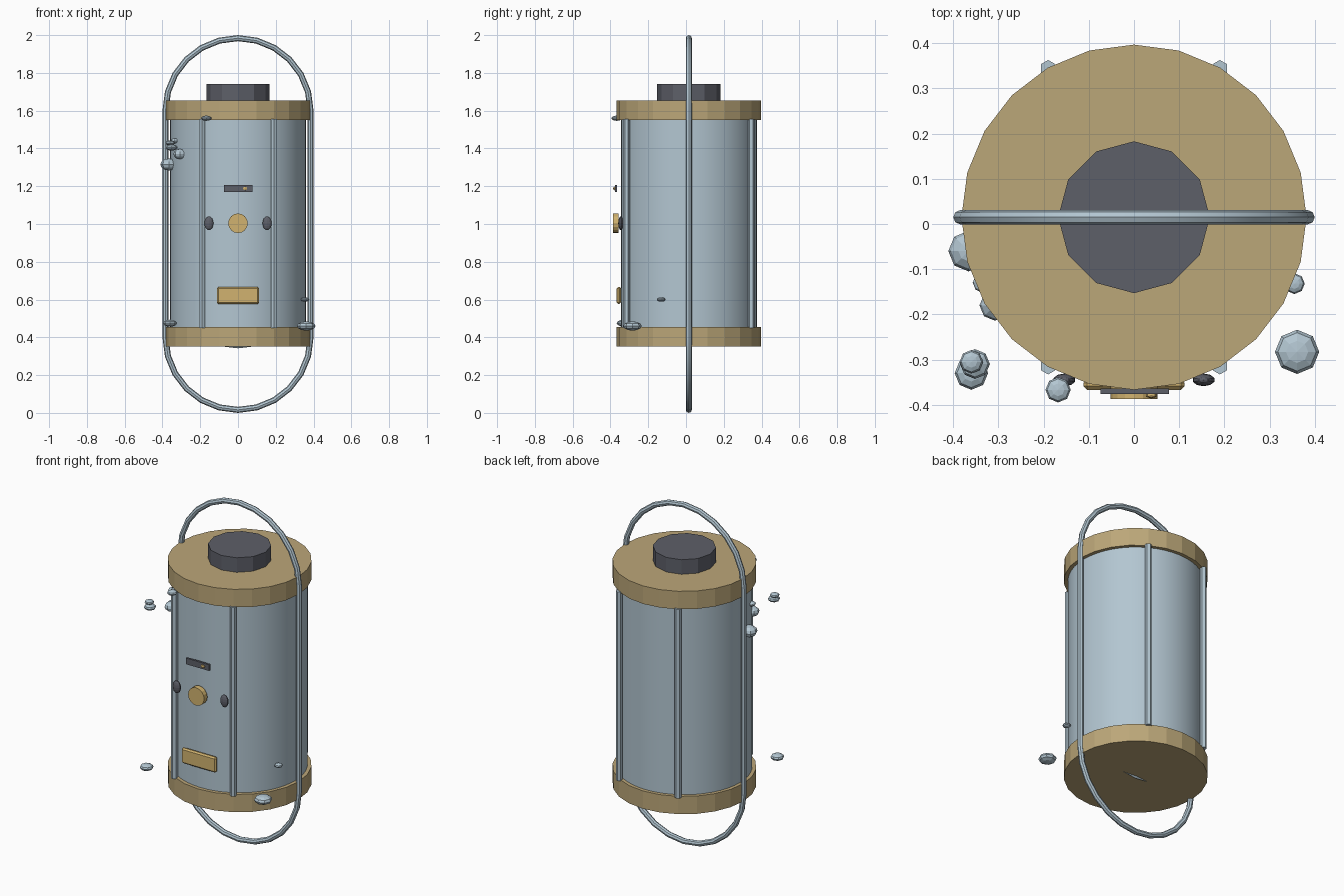
import bpy, bmesh, math
from mathutils import Matrix, Vector

if "Cube" in bpy.data.objects:
    bpy.data.objects.remove(bpy.data.objects["Cube"])

CY = 0.015  # the tank axis sits slightly behind y = 0


def material(name, rgb):
    m = bpy.data.materials.new(name)
    m.diffuse_color = (*rgb, 1)
    m.use_nodes = True
    m.node_tree.nodes["Principled BSDF"].inputs["Base Color"].default_value = m.diffuse_color
    return m


STEEL = material("pale blue steel", (0.45, 0.565, 0.64))
TAN = material("tan brass", (0.50, 0.385, 0.19))
GOLD = material("bright gold", (0.64, 0.45, 0.16))
DARK = material("dark grey", (0.11, 0.115, 0.14))


def finish(name, bm, mat, smooth=None):
    bmesh.ops.recalc_face_normals(bm, faces=bm.faces)
    me = bpy.data.meshes.new(name)
    bm.to_mesh(me)
    bm.free()
    me.materials.append(mat)
    ob = bpy.data.objects.new(name, me)
    bpy.context.collection.objects.link(ob)
    if smooth:
        bpy.ops.object.select_all(action='DESELECT')
        ob.select_set(True)
        bpy.context.view_layer.objects.active = ob
        bpy.ops.object.shade_smooth_by_angle(angle=math.radians(smooth))
    return ob


def cylinder(name, mat, r, z0, z1, sides, x=0, y=CY, turn=0.0, smooth=None):
    bm = bmesh.new()
    mtx = Matrix.Translation((x, y, (z0 + z1) / 2)) @ Matrix.Rotation(turn, 4, 'Z')
    bmesh.ops.create_cone(bm, cap_ends=True, segments=sides, radius1=r, radius2=r,
                          depth=z1 - z0, matrix=mtx)
    return finish(name, bm, mat, smooth)


def box(name, mat, x, y, z, bevel=0.0):
    """x, y, z are (low, high) pairs."""
    bm = bmesh.new()
    c = [(a + b) / 2 for a, b in (x, y, z)]
    s = [b - a for a, b in (x, y, z)]
    bmesh.ops.create_cube(bm, size=1, matrix=Matrix.Translation(c) @ Matrix.Diagonal((*s, 1)))
    if bevel:
        bmesh.ops.bevel(bm, geom=bm.edges[:], offset=bevel, segments=1, affect='EDGES')
    return finish(name, bm, mat)


def blob(name, mat, pos, radii, u=8, v=6):
    bm = bmesh.new()
    bmesh.ops.create_uvsphere(bm, u_segments=u, v_segments=v, radius=1,
                              matrix=Matrix.Translation(pos) @ Matrix.Diagonal((*radii, 1)))
    return finish(name, bm, mat)


# Tank body, end bands and filler cap
cylinder("tank_body", STEEL, 0.36, 0.40, 1.60, 48, smooth=30)
cylinder("lower_band", TAN, 0.382, 0.352, 0.456, 24)
cylinder("upper_band", TAN, 0.382, 1.55, 1.655, 24)
cylinder("filler_cap", DARK, 0.168, 1.65, 1.74, 12)

# Four hexagonal tie rods
for i, (sx, sy) in enumerate([(1, 1), (-1, 1), (-1, -1), (1, -1)]):
    cylinder(f"tie_rod_{i + 1}", STEEL, 0.018, 0.45, 1.555, 6,
             x=0.19 * sx, y=CY + 0.33 * sy, turn=math.radians(0))

# Closed oblong carrying hoop, swept with an octagonal section
R, TUBE, HALF = 0.384, 0.016, 0.6
path = []
for k in range(13):
    a = math.pi * k / 12
    path.append((a, Vector((R * math.cos(a), CY, 1 + HALF + R * math.sin(a)))))
for k in range(13):
    a = math.pi * (1 + k / 12)
    path.append((a, Vector((R * math.cos(a), CY, 1 - HALF + R * math.sin(a)))))
bm = bmesh.new()
rings = []
for a, p in path:
    out = Vector((math.cos(a), 0, math.sin(a)))
    rings.append([bm.verts.new(p + TUBE * (math.cos(t) * out + math.sin(t) * Vector((0, 1, 0))))
                  for t in (2 * math.pi * j / 8 for j in range(8))])
for i, ring in enumerate(rings):
    nxt = rings[(i + 1) % len(rings)]
    for j in range(8):
        bm.faces.new((ring[j], ring[(j + 1) % 8], nxt[(j + 1) % 8], nxt[j]))
finish("carrying_hoop", bm, STEEL, smooth=30)

# Front dial
bm = bmesh.new()
bmesh.ops.create_cone(bm, cap_ends=True, segments=16, radius1=0.052, radius2=0.052, depth=0.03,
                      matrix=Matrix.Translation((0, -0.372, 1.004)) @ Matrix.Rotation(math.pi / 2, 4, 'X'))
finish("front_dial", bm, GOLD)

# Side knobs, slot panel with small pointer, and maker's plate
for side in (-1, 1):
    blob("knob_left" if side < 0 else "knob_right", DARK,
         (0.154 * side, -0.345, 1.004), (0.025, 0.014, 0.037), 10, 8)
box("slot_panel", DARK, (-0.074, 0.077), (-0.376, -0.364), (1.17, 1.206))
blob("slot_pointer", GOLD, (0.038, -0.379, 1.188), (0.013, 0.007, 0.010), 6, 4)
box("blank_plate", GOLD, (-0.112, 0.112), (-0.367, -0.344), (0.577, 0.667), bevel=0.008)

# Shallow wedge under the base
bm = bmesh.new()
bmesh.ops.create_cone(bm, cap_ends=True, segments=4, radius1=0.002, radius2=0.1, depth=0.012,
                      matrix=Matrix.Translation((0, CY, 0.348)) @ Matrix.Diagonal((1, 0.1, 1, 1)))
finish("base_wedge", bm, STEEL)

# Loose droplets around the tank: x, y, z, radius, height/radius
droplets = [
    (-0.366, -0.06, 1.315, 0.045, 0.7), (-0.308, -0.18, 1.37, 0.034, 0.8),
    (-0.335, -0.13, 1.44, 0.022, 0.6), (-0.352, -0.310, 1.405, 0.033, 0.5),
    (-0.36, -0.305, 1.43, 0.026, 0.5), (-0.36, -0.33, 0.475, 0.037, 0.5),
    (-0.168, -0.367, 1.56, 0.028, 0.5), (0.361, -0.283, 0.46, 0.049, 0.5),
    (0.355, -0.132, 0.60, 0.023, 0.5),
]
for i, (x, y, z, r, f) in enumerate(droplets):
    blob(f"droplet_{i + 1}", STEEL, (x, y, z), (r, r, r * f))
